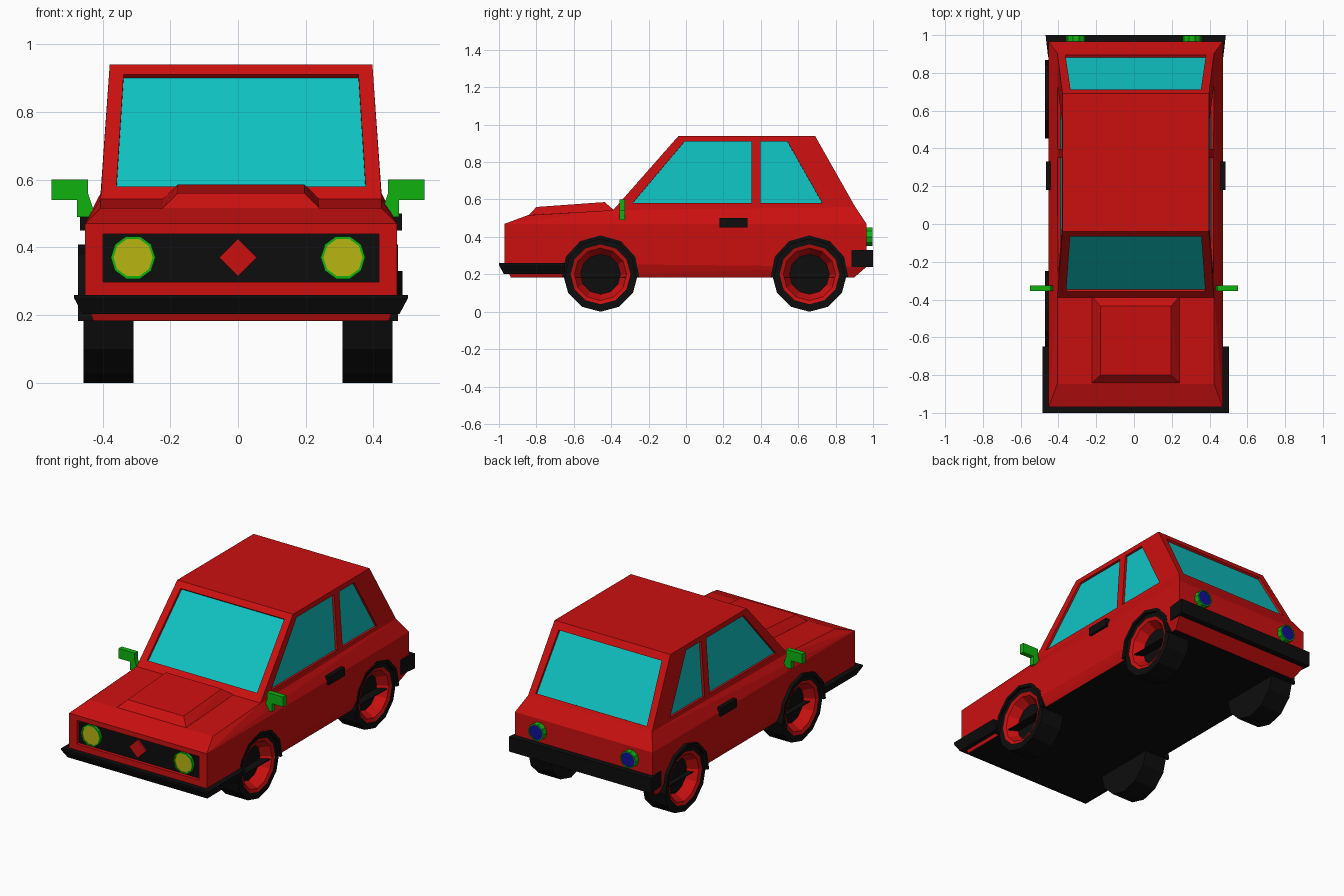
import bpy, bmesh
from math import cos, sin, pi, radians
from mathutils import Vector
from mathutils.geometry import normal

if "Cube" in bpy.data.objects:
    bpy.data.objects.remove(bpy.data.objects["Cube"])

DX = 0.009  # the body shell sits slightly off centre


def material(name, rgb):
    m = bpy.data.materials.new(name)
    m.diffuse_color = (*rgb, 1)
    m.use_nodes = True
    m.node_tree.nodes["Principled BSDF"].inputs["Base Color"].default_value = m.diffuse_color
    return m


RED = material("red_paint", (0.6, 0.005, 0.005))
BLACK = material("black_rubber", (0.004, 0.004, 0.004))
CYAN = material("cyan_glass", (0.005, 0.55, 0.55))
GREEN = material("green_trim", (0.005, 0.45, 0.005))
YELLOW = material("yellow_lamp", (0.48, 0.46, 0.006))
BLUE = material("blue_lamp", (0.005, 0.005, 0.3))


def finish(name, bm, mat):
    bmesh.ops.remove_doubles(bm, verts=bm.verts, dist=1e-5)
    bmesh.ops.recalc_face_normals(bm, faces=bm.faces)
    me = bpy.data.meshes.new(name)
    bm.to_mesh(me)
    bm.free()
    ob = bpy.data.objects.new(name, me)
    bpy.context.collection.objects.link(ob)
    if mat:
        me.materials.append(mat)
    return ob


def hull(name, half_points, mat):
    """Convex solid from (x, y, z) points mirrored about the body centre."""
    bm = bmesh.new()
    for x, y, z in half_points:
        for s in (-1, 1):
            bm.verts.new((DX + s * x, y, z))
    bmesh.ops.convex_hull(bm, input=bm.verts)
    bmesh.ops.dissolve_limit(bm, angle_limit=radians(1), verts=bm.verts, edges=bm.edges)
    return finish(name, bm, mat)


def slab(name, pts, lo, hi, mat):
    """Flat polygon thickened from lo to hi along its outward normal."""
    pts = [Vector(p) for p in pts]
    n = normal(pts[:4])
    if n.dot(sum(pts, Vector()) / len(pts) - Vector((0, 0.2, 0.5))) < 0:
        n = -n
    bm = bmesh.new()
    f = bm.faces.new([bm.verts.new(p + n * lo) for p in pts])
    ext = bmesh.ops.extrude_face_region(bm, geom=[f], use_keep_orig=True)["geom"]
    bmesh.ops.translate(bm, vec=n * (hi - lo),
                        verts=[v for v in ext if isinstance(v, bmesh.types.BMVert)])
    return finish(name, bm, mat)


def lathe(name, profile, centre, axis, side, n, mat):
    """Revolve (offset, radius) points about the x or y axis."""
    bm = bmesh.new()
    rings = []
    for a, r in profile:
        ring = []
        for i in range(n):
            c, s = r * cos(2 * pi * i / n), r * sin(2 * pi * i / n)
            p = (side * a, c, s) if axis == "x" else (c, side * a, s)
            ring.append(bm.verts.new(Vector(centre) + Vector(p)))
        rings.append(ring)
    for r0, r1 in zip(rings, rings[1:]):
        for i in range(n):
            j = (i + 1) % n
            bm.faces.new((r0[i], r0[j], r1[j], r1[i]))
    bmesh.ops.dissolve_degenerate(bm, dist=1e-5, edges=bm.edges)
    return finish(name, bm, mat)


def cut(target, cutter):
    cutter.hide_render = True
    cutter.hide_set(True)
    cutter.display_type = "WIRE"
    mod = target.modifiers.new(cutter.name, "BOOLEAN")
    mod.operation = "DIFFERENCE"
    mod.object = cutter


# Lower body with sloped shoulders and bonnet
body = hull("body", [
    (.437, -.937, .184), (.461, -.97, .26), (.461, -.97, .47), (.461, .965, .47),
    (.461, .965, .24), (.437, .90, .184),
    (.415, -.846, .516), (.415, -.39, .543), (.415, .905, .56)], RED)
slab("underside", [(DX + x, y, .184) for x, y in
     ((-.435, -.935), (.435, -.935), (.435, .898), (-.435, .898))], -.002, .002, BLACK)

# Raised bonnet panel
hull("bonnet_bulge", [
    (.231, -.846, .51), (.231, -.385, .53), (.231, -.84, .517), (.231, -.385, .543),
    (.187, -.80, .56), (.187, -.435, .586)], RED)

# Cabin
cabin = hull("cabin", [
    (.415, -.39, .543), (.415, .905, .56), (.388, -.04, .94), (.388, .69, .94)], RED)


def window(name, pts):
    cut(cabin, slab(name + "_cutter", pts, -.015, .05, None))
    slab(name + "_glass", pts, -.03, -.0145, CYAN)


# Windscreen and rear window
def across(y0, z0, w0, y1, z1, w1):
    return [(DX - w0, y0, z0), (DX + w0, y0, z0), (DX + w1, y1, z1), (DX - w1, y1, z1)]


window("windscreen", across(-.357, .58, .368, -.066, .91, .347))
window("rear_window", across(.894, .58, .372, .713, .90, .345))

# Side windows, door handles, mirrors
for side, s in (("left", -1), ("right", 1)):
    for part, outline in (
            ("front", ((-.286, .58), (-.008, .91), (.35, .91), (.35, .58))),
            ("back", ((.398, .58), (.398, .91), (.542, .91), (.729, .58)))):
        window(f"{side}_{part}_window",
               [(DX + s * (.415 - (z - .545) * .068), y, z) for y, z in outline])
    slab(side + "_door_handle",
         [(DX + s * .45, y, z) for y, z in ((.18, .45), (.33, .45), (.33, .5), (.18, .5))],
         0, .026, BLACK)
    slab(side + "_mirror", [(s * x, -.355, z) for x, z in (
        (.551, .60), (.551, .54), (.475, .54), (.475, .49), (.42, .49), (.443, .56),
        (.443, .60))], -.03, 0, GREEN)

# Wheels, wells and arches
for side, s in (("left", -1), ("right", 1)):
    for end, y in (("front", -.457), ("back", .66)):
        name, c = f"{end}_{side}", (0, y, .2)
        cut(body, lathe(name + "_well_cutter", [(.29, 0), (.29, .2), (.6, .2), (.6, 0)],
                        c, "x", s, 12, None))
        lathe(name + "_tyre", [(.308, 0), (.308, .2), (.456, .2), (.456, .16),
                               (.32, .16), (.32, 0)], c, "x", s, 12, BLACK)
        lathe(name + "_rim", [(.33, 0), (.33, .158), (.457, .16), (.45, .14),
                              (.39, .107), (.39, 0)], c, "x", s, 12, RED)
        lathe(name + "_hub", [(.34, 0), (.34, .1), (.392, .107), (.392, 0)],
              c, "x", s, 12, BLACK)
        angles = [radians(-5 + 190 * i / 6) for i in range(7)]
        arc = [(.208, a) for a in angles] + [(.188, a) for a in reversed(angles)]
        slab(name + "_arch", [(s * .30, y + r * cos(a), .2 + r * sin(a)) for r, a in arc],
             0, .172, BLACK)

# Recessed grille with diamond ornament
grille = [(DX + x, -.97, z) for x, z in
          ((-.408, .297), (.408, .297), (.408, .44), (-.408, .44))]
cut(body, slab("grille_cutter", grille, -.02, .05, None))
slab("grille", grille, -.03, -.0195, BLACK)
slab("grille_ornament", [(x, -.97, z) for x, z in
     ((-.056, .37), (0, .315), (.056, .37), (0, .425))], -.025, -.008, RED)

# Bumpers
hull("front_bumper", [
    (.493, -1, .26), (.493, -.648, .26), (.493, -1, .25), (.493, -.648, .25),
    (.468, -.975, .203), (.468, -.648, .203)], BLACK)
hull("rear_bumper", [(x, y, z) for x, y in ((.464, .885), (.477, 1.0))
                     for z in (.24, .33)], BLACK)

# Lamps: ring with recessed lens
def lamp(name, x, y, z, r, side, depth, lens):
    ri = r * .88
    lathe(name + "_ring", [(-.03, 0), (-.03, r), (depth, r), (depth, ri),
                           (depth - .008, ri), (depth - .008, 0)],
          (x, y, z), "y", side, 10, GREEN)
    lathe(name + "_lens", [(-.02, 0), (-.02, ri), (depth - .004, ri), (depth - .004, 0)],
          (x, y, z), "y", side, 10, lens)


for side, s in (("left", -1), ("right", 1)):
    lamp(side + "_headlamp", s * .31, -.95, .37, .066, -1, .018, YELLOW)
    lamp(side + "_tail_lamp", s * .308, .965, .40, .052, 1, .033, BLUE)
